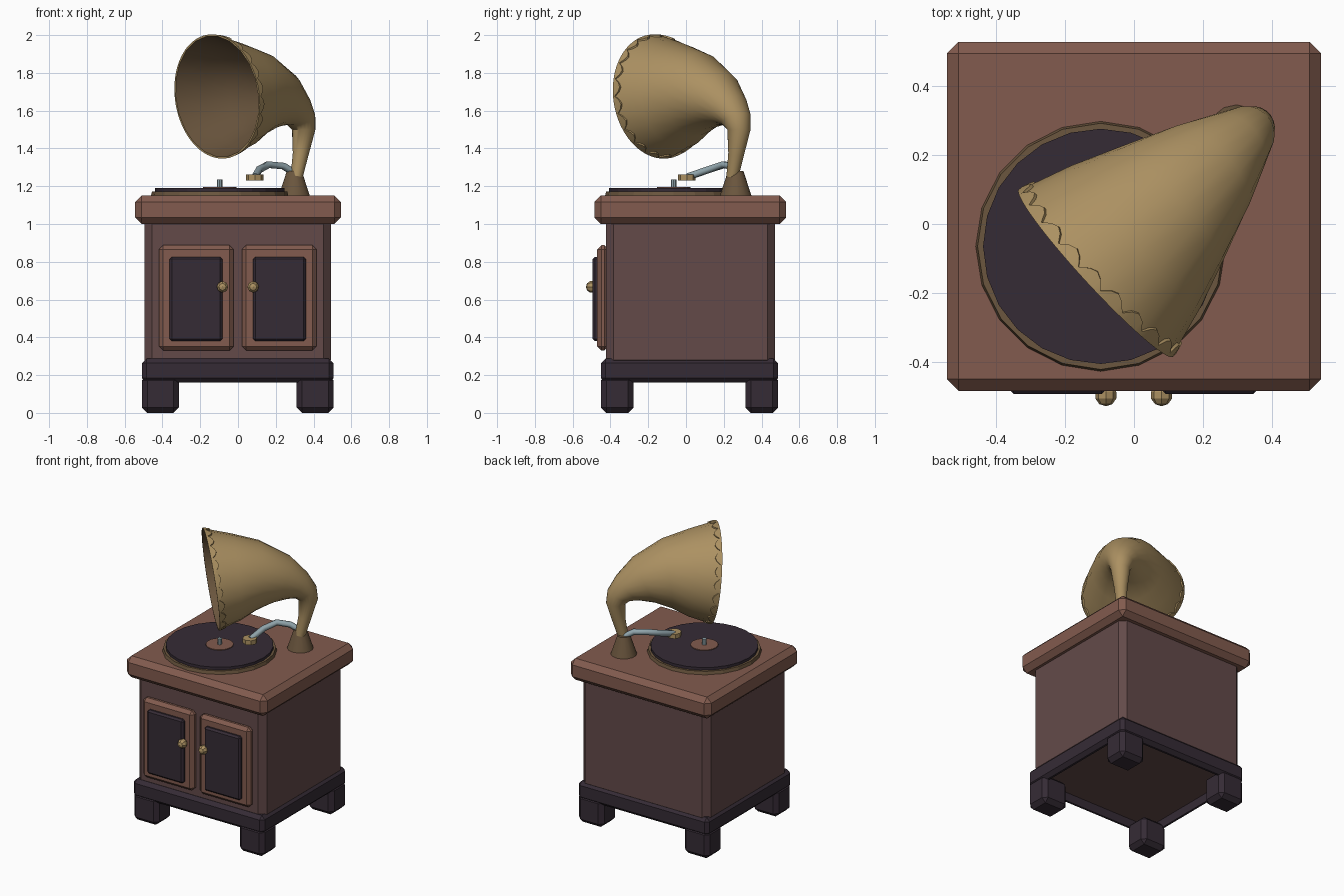
import bpy, bmesh, math
from mathutils import Matrix, Vector

if "Cube" in bpy.data.objects:
    bpy.data.objects.remove(bpy.data.objects["Cube"])


def material(name, rgb):
    # sRGB 0-255 to linear
    lin = [((c / 255 + 0.055) / 1.055) ** 2.4 for c in rgb] + [1]
    m = bpy.data.materials.new(name)
    m.use_nodes = True
    m.diffuse_color = lin
    m.node_tree.nodes["Principled BSDF"].inputs["Base Color"].default_value = lin
    return m


WOOD = material("warm wood", (130, 91, 78))
BODY = material("dark red wood", (99, 74, 73))
EBONY = material("ebony", (53, 43, 53))
BRASS = material("brass", (172, 145, 98))
BRONZE = material("dark bronze", (107, 86, 62))
STEEL = material("steel", (145, 165, 172))


def finish(name, bm, *mats, smooth=None):
    me = bpy.data.meshes.new(name)
    bm.to_mesh(me)
    bm.free()
    ob = bpy.data.objects.new(name, me)
    bpy.context.collection.objects.link(ob)
    for m in mats:
        me.materials.append(m)
    if smooth:
        bpy.ops.object.select_all(action="DESELECT")
        ob.select_set(True)
        bpy.context.view_layer.objects.active = ob
        bpy.ops.object.shade_smooth_by_angle(angle=math.radians(smooth))
    return ob


def box_mesh(lo, hi, bevel):
    lo, hi = Vector(lo), Vector(hi)
    bm = bmesh.new()
    bmesh.ops.create_cube(bm, size=1)
    for v in bm.verts:
        v.co = (lo + hi) / 2 + v.co * (hi - lo)
    bmesh.ops.bevel(bm, geom=bm.edges[:], offset=bevel, segments=1, affect="EDGES")
    return bm


def box(name, lo, hi, bevel, mat):
    return finish(name, box_mesh(lo, hi, bevel), mat)


def disc(name, x, y, z0, z1, r0, r1, sides, mat, smooth=None):
    bm = bmesh.new()
    bmesh.ops.create_cone(bm, cap_ends=True, segments=sides, radius1=r0,
                          radius2=r1, depth=z1 - z0)
    bmesh.ops.translate(bm, verts=bm.verts, vec=(x, y, (z0 + z1) / 2))
    return finish(name, bm, mat, smooth=smooth)


def skin(bm, rings, mat_index=0):
    for a, b in zip(rings, rings[1:]):
        n = len(a)
        for i in range(n):
            j = (i + 1) % n
            bm.faces.new((a[i], a[j], b[j], b[i])).material_index = mat_index


# Cabinet
box("cabinet_body", (-0.495, -0.424, 0.24), (0.492, 0.471, 1.06), 0.04, BODY)
box("table_top", (-0.544, -0.485, 1.0), (0.544, 0.53, 1.15), 0.034, WOOD)

# Plinth with a recessed underside
bm = box_mesh((-0.508, -0.45, 0.16), (0.506, 0.487, 0.287), 0.024)
under = min(bm.faces, key=lambda f: f.calc_center_median().z)
bmesh.ops.inset_region(bm, faces=[under], thickness=0.02)
floor = bmesh.ops.extrude_discrete_faces(bm, faces=[under])["faces"][0]
bmesh.ops.translate(bm, verts=floor.verts, vec=(0, 0, 0.06))
floor.material_index = 1
finish("plinth", bm, EBONY, BODY)

for side, x in (("right", -0.508), ("left", 0.311)):
    for end, y in (("front", -0.45), ("back", 0.315)):
        box(f"{end}_{side}_leg", (x, y, 0), (x + 0.195, y + 0.172, 0.2), 0.028, EBONY)

# Doors with dark panels and faceted knobs
for side, s in (("right", -1), ("left", 1)):
    def span(a, b):
        return sorted((s * a - 0.001, s * b - 0.001))
    x0, x1 = span(0.022, 0.417)
    box(f"{side}_door", (x0, -0.47, 0.33), (x1, -0.41, 0.888), 0.022, WOOD)
    x0, x1 = span(0.081, 0.361)
    box(f"{side}_door_panel", (x0, -0.494, 0.38), (x1, -0.45, 0.826), 0.012, EBONY)
    bm = bmesh.new()
    bmesh.ops.create_uvsphere(bm, u_segments=8, v_segments=5, radius=0.032,
                              matrix=Matrix.Rotation(math.pi / 2, 4, "X"))
    bmesh.ops.translate(bm, verts=bm.verts, vec=(s * 0.081 - 0.001, -0.498, 0.667))
    finish(f"{side}_knob", bm, BRASS)

# Turntable
TX, TY = -0.097, -0.065
disc("turntable_rim", TX, TY, 1.14, 1.172, 0.366, 0.358, 20, BRONZE)
disc("record", TX, TY, 1.165, 1.191, 0.342, 0.342, 24, EBONY)
disc("record_label", TX, TY, 1.185, 1.196, 0.088, 0.088, 20, WOOD)
disc("spindle", TX, TY, 1.19, 1.236, 0.015, 0.015, 8, STEEL, 40)

# Horn, swept along a bent path in a diagonal vertical plane
disc("horn_base", 0.298, 0.263, 1.14, 1.28, 0.087, 0.041, 14, BRONZE, 40)
BASE = Vector((0.314, 0.249, 0))
FWD = Vector((-0.735, -0.678, 0)).normalized()
SIDE = Vector((-FWD.y, FWD.x, 0))
UP = Vector((0, 0, 1))

# distance forward, height, radius, pitch of the path in degrees
STATIONS = [(0.005, 1.25, 0.032, 102), (-0.024, 1.37, 0.042, 102),
            (-0.046, 1.5, 0.062, 90), (-0.022, 1.555, 0.082, 68),
            (0.035, 1.6, 0.111, 45), (0.135, 1.65, 0.163, 25),
            (0.28, 1.685, 0.224, 6), (0.42, 1.682, 0.279, -4),
            (0.578, 1.675, 0.328, -6.5)]


def horn_point(station, angle, back=0.0, grow=0.0):
    s, z, r, pitch = station
    p = math.radians(pitch)
    tangent = FWD * math.cos(p) + UP * math.sin(p)
    normal = UP * math.cos(p) - FWD * math.sin(p)
    r += grow
    return (BASE + FWD * s + UP * z - tangent * back
            + SIDE * (r * math.cos(angle)) + normal * (r * math.sin(angle)))


def horn_ring(bm, station, sides, **kw):
    return [bm.verts.new(horn_point(station, math.tau * i / sides, **kw))
            for i in range(sides)]


bm = bmesh.new()
outer = [horn_ring(bm, st, 22) for st in STATIONS]
inner = [horn_ring(bm, st, 22, grow=-0.005) for st in STATIONS]
skin(bm, outer)
skin(bm, [outer[-1], inner[-1]])
skin(bm, inner[::-1], 1)
bmesh.ops.recalc_face_normals(bm, faces=bm.faces)
finish("horn", bm, BRASS, BRONZE, smooth=50)

# Scalloped lip around the mouth
bm = bmesh.new()
MOUTH = STATIONS[-1]
SCALLOPS = 22
n = SCALLOPS * 4
front, rear, tuck = [], [], []
for i in range(n):
    a = math.tau * i / n
    depth = 0.012 + 0.031 * abs(math.sin(a * SCALLOPS / 2))
    slope = -0.29 * depth
    front.append(bm.verts.new(horn_point(MOUTH, a, 0, 0.003)))
    rear.append(bm.verts.new(horn_point(MOUTH, a, depth, slope + 0.006)))
    tuck.append(bm.verts.new(horn_point(MOUTH, a, depth, slope - 0.004)))
lip = horn_ring(bm, MOUTH, n, grow=-0.004)
skin(bm, [lip, front, rear, tuck])
bmesh.ops.recalc_face_normals(bm, faces=bm.faces)
finish("horn_lip", bm, BRASS, smooth=40)

# Tone arm and pickup head
curve = bpy.data.curves.new("tone_arm", "CURVE")
curve.dimensions = "3D"
curve.bevel_depth = 0.02
curve.bevel_resolution = 1
curve.use_fill_caps = True
path = [(0.3, 0.265, 1.27), (0.24, 0.235, 1.307), (0.16, 0.2, 1.314),
        (0.112, 0.12, 1.288), (0.09, 0.01, 1.25)]
spline = curve.splines.new("POLY")
spline.points.add(len(path) - 1)
for p, co in zip(spline.points, path):
    p.co = (*co, 1)
spline.use_smooth = True
curve.materials.append(STEEL)
bpy.context.collection.objects.link(bpy.data.objects.new("tone_arm", curve))
disc("pickup_head", 0.089, 0.004, 1.231, 1.262, 0.047, 0.047, 8, BRASS)
